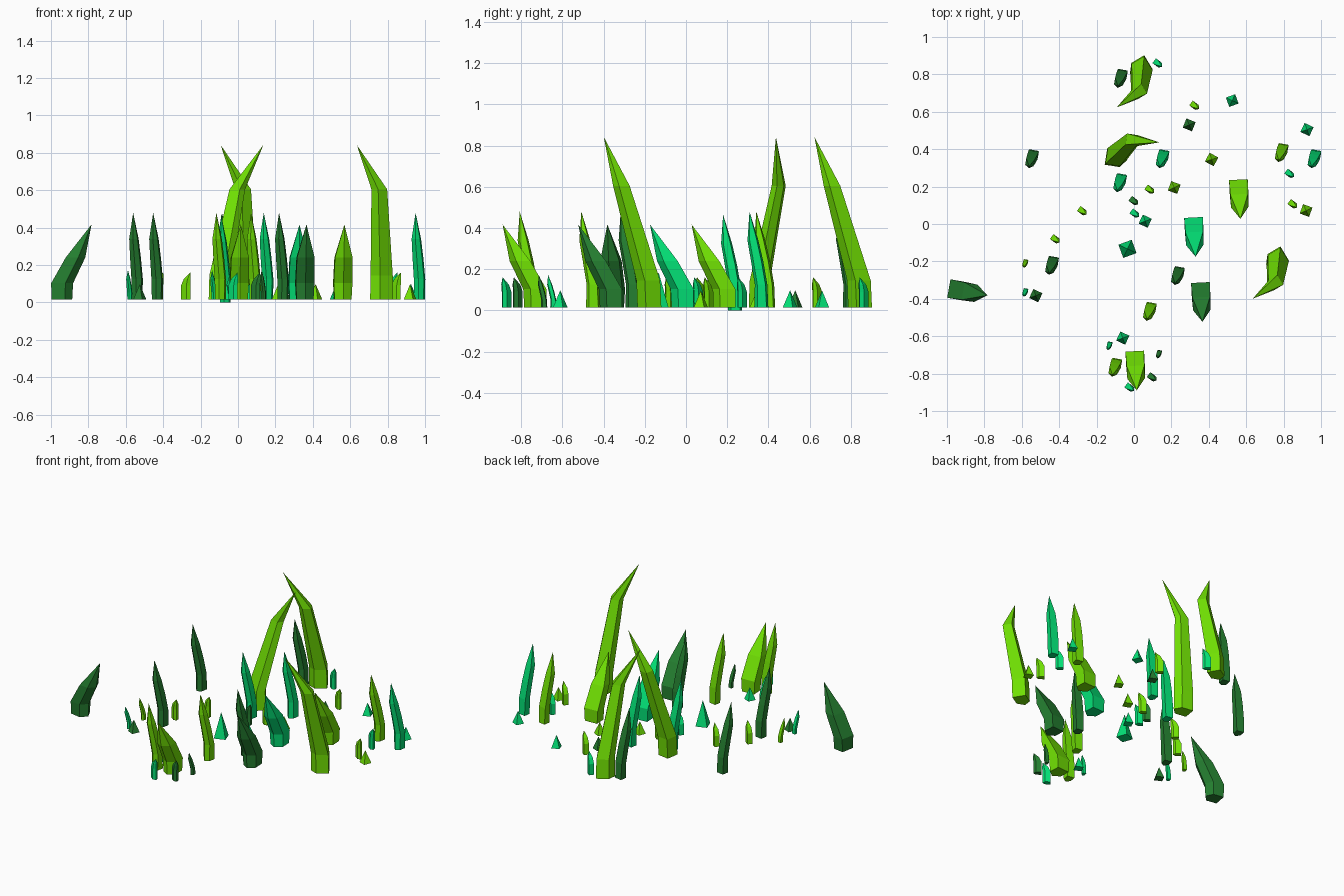
import bpy
import bmesh
from math import radians, cos, sin
from mathutils import Vector, Matrix

cube = bpy.data.objects.get("Cube")
if cube:
    bpy.data.objects.remove(cube, do_unlink=True)


def material(name, rgb):
    m = bpy.data.materials.new(name)
    m.use_nodes = True
    color = (*rgb, 1)
    m.diffuse_color = color
    bsdf = next(n for n in m.node_tree.nodes if n.type == "BSDF_PRINCIPLED")
    bsdf.inputs["Base Color"].default_value = color
    bsdf.inputs["Roughness"].default_value = 0.8
    return m


LIME = material("lime_green", (0.165, 0.76, 0.001))
DARK = material("dark_green", (0.018, 0.215, 0.03))
EMERALD = material("emerald_green", (0.001, 0.75, 0.18))

# Cross-sections: a flat-backed keel that faces -y, and a plain square
KEEL = [(-.5, 0), (-.5, -.7), (0, -1), (.5, -.7), (.5, 0)]
SQUARE = [(-.5, .5), (-.5, -.5), (.5, -.5), (.5, .5)]
GROUND = 0.015

# Each shape: profile, rings of (x, y, z, width, depth), tip
GIANT = (KEEL, [(0, 0, 0, .087, .115), (.005, -.003, .13, .087, .112),
                (.11, -.093, .59, .06, .08)], (.12, -.27, .827))
WIDE = (KEEL, [(0, 0, 0, .09, .105), (0, 0, .088, .1, .11),
               (0, -.078, .225, .094, .098)], (0, -.21, .402))
TALL = (KEEL, [(0, 0, 0, .05, .065), (0, -.005, .11, .055, .057),
               (-.005, -.025, .22, .052, .056),
               (-.01, -.05, .325, .045, .05)], (-.01, -.09, .465))
SHORT = (KEEL, [(0, 0, 0, .032, .05), (0, 0, .075, .032, .05),
                (0, -.017, .11, .028, .036)], (0, -.05, .146))
SPIKE = (SQUARE, [(0, 0, 0, .053, .053)], (0, 0, .083))


def blade(name, shape, spot, mat, turn=0, scale=(1, 1), ground=GROUND):
    """Loft the rings of a shape, cap the bottom and close it at the tip."""
    profile, rings, tip = shape
    bm = bmesh.new()
    loops = [[bm.verts.new((x + px * w, y + py * d, z)) for px, py in profile]
             for x, y, z, w, d in rings]
    top = bm.verts.new(tip)
    n = len(profile)
    bm.faces.new(loops[0])
    for low, high in zip(loops, loops[1:]):
        for i in range(n):
            j = (i + 1) % n
            bm.faces.new((low[i], low[j], high[j], high[i]))
    for i in range(n):
        bm.faces.new((loops[-1][i], loops[-1][(i + 1) % n], top))
    side, rise = scale
    bm.transform(Matrix.Diagonal((side, side, rise, 1)))
    bmesh.ops.recalc_face_normals(bm, faces=bm.faces)
    mesh = bpy.data.meshes.new(name)
    bm.to_mesh(mesh)
    bm.free()
    mesh.materials.append(mat)
    obj = bpy.data.objects.new(name, mesh)
    obj.location = Vector((*spot, ground))
    obj.rotation_euler.z = radians(turn)
    bpy.context.collection.objects.link(obj)


# Giant leaning blades
for x, y, turn in [(.805, -.157, -59), (.077, .865, -59), (-.15, .36, 81)]:
    blade("giant_blade", GIANT, (x, y), LIME, turn)

# Wide curved blades
for x, y, turn, mat in [(.558, .237, 3, LIME), (.318, .035, 3, EMERALD),
                        (.355, -.313, 3, DARK), (.004, -.68, 3, LIME),
                        (-.99, -.345, 80, DARK)]:
    blade("wide_blade", WIDE, (x, y), mat, turn)

# Tall thin blades, all bending the same way
tall = {
    DARK: [(-.535, .395), (-.06, .825), (-.428, -.175), (.245, -.23)],
    EMERALD: [(.163, .395), (.975, .395)],
    LIME: [(.8, .428), (.095, -.421), (-.09, -.72)],
}
for mat, spots in tall.items():
    for spot in spots:
        blade("tall_blade", TALL, spot, mat, -10)
blade("tall_blade_low", TALL, (-.064, .267), EMERALD, -10, ground=0)

# Short stubby blades, facing a diagonal
short = {
    LIME: [(.325, .632), (-.275, .068), (-.42, -.082), (.085, .183),
           (.85, .105)],
    EMERALD: [(.128, .858), (.005, .055), (.833, .268), (-.022, -.875)],
    DARK: [(0, .122), (.098, -.82)],
}
SHORT_TURN = 53
back = Vector((-sin(radians(SHORT_TURN)), cos(radians(SHORT_TURN)))) * .025
for mat, spots in short.items():
    for spot in spots:
        blade("short_blade", SHORT, Vector(spot) + back, mat, SHORT_TURN)

# Tiny slender blades
for x, y, mat in [(-.577, -.19, LIME), (-.577, -.345, EMERALD),
                  (-.127, -.63, EMERALD), (.138, -.675, DARK)]:
    blade("tiny_blade", TALL, (x, y), mat, -10, (.45, .34))

# Pyramid spikes
spikes = {
    EMERALD: [(.525, .66, 20), (.925, .505, -25), (.06, .015, -25),
              (-.06, -.61, -25)],
    LIME: [(.415, .345, -28), (.215, .195, -20), (.92, .072, -20)],
    DARK: [(.295, .53, -22), (-.525, -.383, -25)],
}
for mat, spots in spikes.items():
    for x, y, turn in spots:
        blade("spike", SPIKE, (x, y), mat, turn)
blade("large_spike", SPIKE, (-.035, -.133), EMERALD, 20, (1.42, 2.05))
